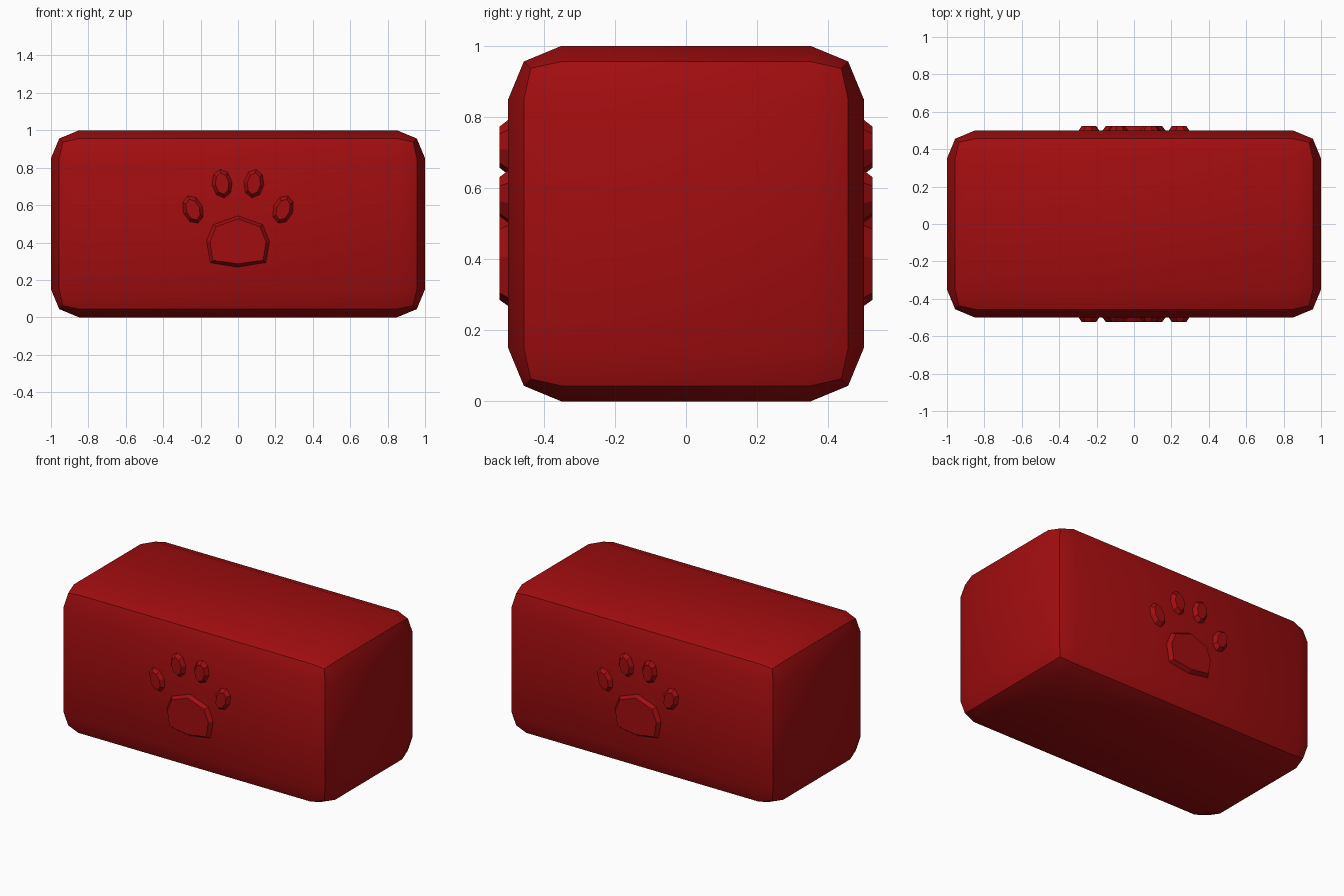
import bpy, bmesh, math
from mathutils import Matrix

cube = bpy.data.objects.get("Cube")
if cube:
    bpy.data.objects.remove(cube, do_unlink=True)

red = bpy.data.materials.new("deep_red")
red.use_nodes = True
colour = (0.36, 0.004, 0.005, 1)
red.diffuse_color = colour
red.node_tree.nodes["Principled BSDF"].inputs["Base Color"].default_value = colour


def finish(name, bm, smooth=False):
    bmesh.ops.recalc_face_normals(bm, faces=bm.faces)
    mesh = bpy.data.meshes.new(name)
    bm.to_mesh(mesh)
    bm.free()
    mesh.materials.append(red)
    obj = bpy.data.objects.new(name, mesh)
    bpy.context.collection.objects.link(obj)
    if smooth:
        bpy.ops.object.select_all(action="DESELECT")
        obj.select_set(True)
        bpy.context.view_layer.objects.active = obj
        bpy.ops.object.shade_smooth_by_angle(angle=math.radians(30))


def raised_shape(name, outer, inner, turn):
    """Tapered plate standing out of the front, or the back when turned."""
    bm = bmesh.new()
    base = [bm.verts.new((x, -0.488, z)) for x, z in outer]
    face = [bm.verts.new((x, -0.525, z)) for x, z in inner]
    bm.faces.new(base)
    bm.faces.new(face)
    n = len(base)
    for i in range(n):
        j = (i + 1) % n
        bm.faces.new((base[i], base[j], face[j], face[i]))
    bm.transform(Matrix.Rotation(turn, 4, "Z"))
    finish(name, bm)


def oval(cx, cz, rx, rz, tilt, sides=8):
    points = []
    for i in range(sides):
        a = math.tau * i / sides
        u, v = rx * math.sin(a), rz * math.cos(a)
        points.append((cx + u * math.cos(tilt) + v * math.sin(tilt),
                       cz - u * math.sin(tilt) + v * math.cos(tilt)))
    return points


def mirrored(half):
    return half + [(-x, z) for x, z in reversed(half) if x]


# Rounded block
bm = bmesh.new()
bmesh.ops.create_cube(bm, size=1)
bm.transform(Matrix.Translation((0, 0, 0.5)) @ Matrix.Diagonal((2, 1, 1, 1)))
bmesh.ops.bevel(bm, geom=bm.edges[:], offset=0.15, segments=2,
                profile=0.5, affect="EDGES")
finish("block", bm, smooth=True)

# Paw relief on both long sides
pad_outer = mirrored([(0, 0.55), (0.14, 0.50), (0.177, 0.41), (0.155, 0.286), (0, 0.26)])
pad_inner = mirrored([(0, 0.527), (0.118, 0.484), (0.15, 0.404), (0.134, 0.305), (0, 0.286)])
toes = {"inner": (0.085, 0.715, 8), "outer": (0.241, 0.576, 20)}
for place, turn in (("front", 0), ("back", math.pi)):
    raised_shape(place + "_paw_pad", pad_outer, pad_inner, turn)
    for toe, (x, z, tilt) in toes.items():
        for side, s in (("left", 1), ("right", -1)):
            angle = math.radians(s * tilt)
            raised_shape(f"{place}_{side}_{toe}_toe",
                         oval(s * x, z, 0.063, 0.087, angle),
                         oval(s * x, z, 0.036, 0.058, angle), turn)
